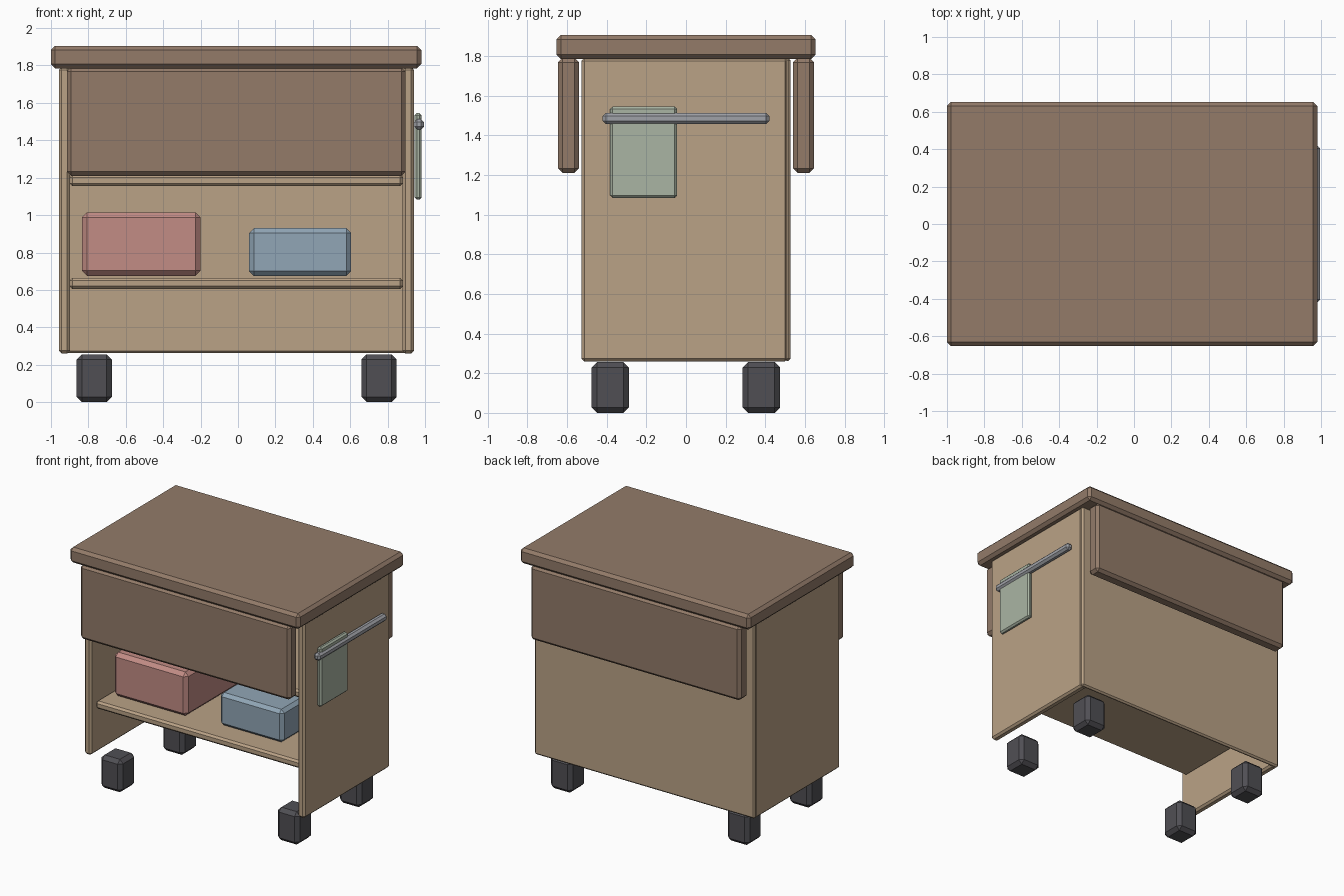
import bpy, bmesh

if "Cube" in bpy.data.objects:
    bpy.data.objects.remove(bpy.data.objects["Cube"])


def material(name, rgb):
    """Make a flat material from 0-255 display values."""
    m = bpy.data.materials.new(name)
    m.diffuse_color = [((c / 255 + 0.055) / 1.055) ** 2.4 for c in rgb] + [1]
    m.use_nodes = True
    m.node_tree.nodes["Principled BSDF"].inputs["Base Color"].default_value = m.diffuse_color
    return m


DARK_WOOD = material("dark wood", (147, 123, 105))
LIGHT_WOOD = material("light wood", (186, 162, 134))
PINK = material("pink", (194, 140, 133))
BLUE = material("blue", (145, 166, 182))
GREEN = material("sage green", (170, 181, 164))
METAL = material("grey metal", (160, 162, 168))
RUBBER = material("dark rubber", (80, 79, 84))


def box(name, x, y, z, mat, chamfer=0.015):
    """Chamfered box spanning the given (min, max) ranges."""
    bm = bmesh.new()
    bmesh.ops.create_cube(bm, size=1)
    for v in bm.verts:
        v.co = [r[0] + (c + 0.5) * (r[1] - r[0]) for c, r in zip(v.co, (x, y, z))]
    bmesh.ops.bevel(bm, geom=bm.edges[:], offset=chamfer, segments=1,
                    profile=0.5, affect='EDGES')
    mesh = bpy.data.meshes.new(name)
    bm.to_mesh(mesh)
    bm.free()
    mesh.materials.append(mat)
    ob = bpy.data.objects.new(name, mesh)
    bpy.context.collection.objects.link(ob)
    return ob


# Worktop and the hanging skirts below its long edges
box("worktop", (-1.0, 0.98), (-0.653, 0.653), (1.785, 1.905), DARK_WOOD, 0.022)
for side, y in (("front", (-0.645, -0.54)), ("back", (0.54, 0.645))):
    box(side + "_skirt", (-0.915, 0.895), y, (1.21, 1.79), DARK_WOOD, 0.022)

# Cabinet body
for side, x in (("left", (-0.958, -0.898)), ("right", (0.88, 0.94))):
    box(side + "_panel", x, (-0.528, 0.515), (0.26, 1.79), LIGHT_WOOD)
box("back_panel", (-0.957, 0.939), (0.495, 0.527), (0.262, 1.79), LIGHT_WOOD, 0.012)

# Shelves
for name, z in (("lower_shelf", 0.605), ("upper_shelf", 1.155)):
    box(name, (-0.9, 0.882), (-0.47, 0.5), (z, z + 0.06), LIGHT_WOOD)

# Storage boxes on the lower shelf
box("large_storage_box", (-0.835, -0.2), (-0.35, 0.35), (0.675, 1.015), PINK, 0.028)
box("small_storage_box", (0.06, 0.605), (-0.32, 0.32), (0.675, 0.93), BLUE, 0.025)

# Side rail with a towel hung on it
box("towel_rail", (0.942, 0.995), (-0.42, 0.42), (1.457, 1.513), METAL, 0.016)
box("towel", (0.944, 0.982), (-0.382, -0.045), (1.083, 1.545), GREEN, 0.012)

# Casters
for sx, x in (("left", (-0.863, -0.675)), ("right", (0.66, 0.848))):
    for sy, y in (("front", (-0.477, -0.287)), ("back", (0.285, 0.475))):
        box(f"{sy}_{sx}_caster", x, y, (0, 0.256), RUBBER, 0.028)
